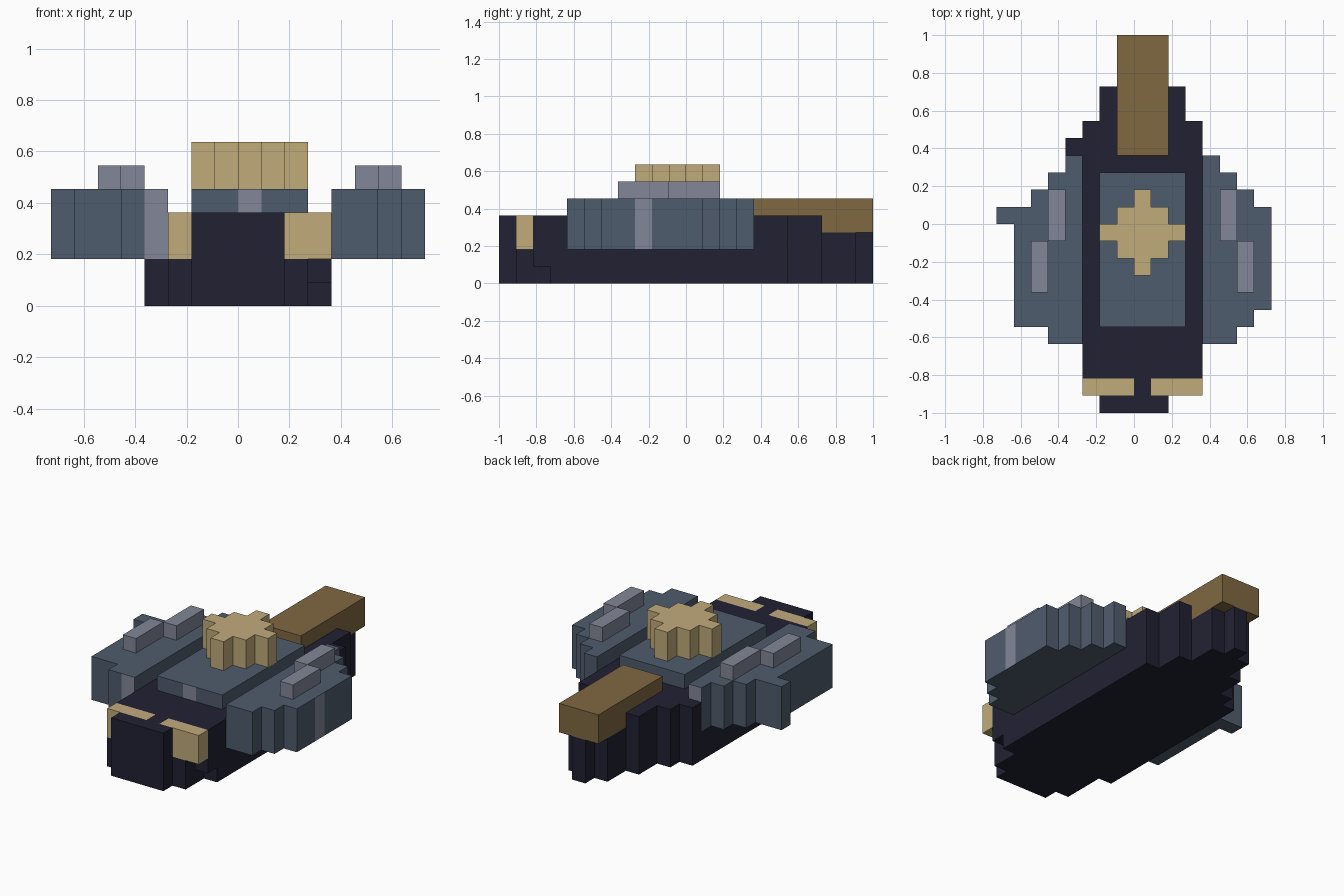
import bpy, bmesh, math
from mathutils import Vector

if "Cube" in bpy.data.objects:
    bpy.data.objects.remove(bpy.data.objects["Cube"])

U = 1 / 11  # size of one block


def material(name, r, g, b):
    m = bpy.data.materials.new(name)
    m.diffuse_color = (*[((c / 255 + 0.055) / 1.055) ** 2.4 for c in (r, g, b)], 1)
    m.use_nodes = True
    m.node_tree.nodes["Principled BSDF"].inputs["Base Color"].default_value = m.diffuse_color
    return m


NAVY = material("dark navy", 33, 33, 51)
SLATE = material("slate blue", 79, 92, 109)
PALE = material("pale grey", 130, 135, 152)
GOLD = material("pale gold", 193, 171, 123)
BROWN = material("bronze brown", 128, 104, 66)


def box(x0, x1, y0, y1, z0, z1):
    """Set of block cells filling a box."""
    return {(x, y, z) for x in range(x0, x1) for y in range(y0, y1) for z in range(z0, z1)}


def pod(side, steps, front):
    """Side pod: each column further out is shorter; front gives its front end."""
    cells = set()
    for i in range(steps):
        x = 4 + i if side > 0 else -4 - i
        cells |= box(x, x + 1, front(i), max(4 - i, 1), 2, 5)
    return cells


def ridges(x, side):
    """Two offset bars on top of a pod."""
    return box(x, x + 1, -1, 2, 5, 6) | box(x + side, x + side + 1, -4, -1, 5, 6)


# hull: nested steps narrowing to the back, with a low tail
hull = set()
for i, back in enumerate((6, 8, 10, 11)):
    hull |= box(i - 3, 4 - i, -9, back, 0, 4 if i < 2 else 3)
hull -= {(3, -9, 0)}                                    # notch in the right flank
hull |= box(-2, 2, -11, -10, 0, 4)                      # nose
hull |= box(-3, 3, -10, -9, 0, 2) | box(0, 1, -10, -9, 2, 4)
hull |= box(-4, -3, -7, 5, 0, 2) | box(-4, -3, 4, 5, 2, 4)  # left flank

parts = {
    "hull": (NAVY, hull),
    "front_plates": (GOLD, box(-3, 0, -10, -9, 2, 4) | box(1, 4, -10, -9, 2, 4)),
    "deck_plate": (SLATE, box(-2, 3, -6, 3, 4, 5)),
    # stepped diamond
    "star_cap": (GOLD, {c for c in box(-2, 3, -3, 2, 5, 7) if abs(c[0]) + abs(c[1] + 1) <= 2}),
    "rear_beam": (BROWN, box(-1, 2, 4, 11, 3, 5) - hull),
    "right_pod": (SLATE, pod(1, 4, lambda i: max(-7, i - 8))),
    "left_pod": (SLATE, pod(-1, 5, lambda i: 0 if i == 4 else -7 + i // 2)),
    "right_pod_ridges": (PALE, ridges(5, 1)),
    "left_pod_ridges": (PALE, ridges(-5, -1)),
}


def is_stripe(name, cell, d):
    """Upright pale stripes on the slate side faces."""
    x, y, _ = cell
    if name == "right_pod":
        return d.x > 0 and x == 7 and y == -3
    if name == "left_pod":
        return d.y != 0 and x == -4
    return name == "deck_plate" and d.y < 0 and x == 0


occupied = set().union(*(cells for _, cells in parts.values()))
DIRS = [Vector([s * (k == axis) for k in range(3)]) for axis in range(3) for s in (1, -1)]

for name, (mat, cells) in parts.items():
    bm = bmesh.new()
    for cell in sorted(cells):
        centre = Vector(cell) + Vector((0.5, 0.5, 0.5))
        for d in DIRS:
            # only outside faces are made
            if tuple(round(v) for v in Vector(cell) + d) in occupied:
                continue
            s = Vector((d.y, d.z, d.x))
            t = d.cross(s)
            corners = [centre + (d + s * i + t * j) / 2
                       for i, j in ((-1, -1), (1, -1), (1, 1), (-1, 1))]
            face = bm.faces.new([bm.verts.new(c * U) for c in corners])
            face.material_index = int(is_stripe(name, cell, d))
    bmesh.ops.remove_doubles(bm, verts=bm.verts, dist=0.001)
    # merge the blocks into large flat faces, keeping colour borders
    bmesh.ops.dissolve_limit(bm, angle_limit=math.radians(1), verts=bm.verts,
                             edges=bm.edges, delimit={'MATERIAL'})
    mesh = bpy.data.meshes.new(name)
    bm.to_mesh(mesh)
    bm.free()
    mesh.materials.append(mat)
    if mat == SLATE:
        mesh.materials.append(PALE)
    bpy.context.collection.objects.link(bpy.data.objects.new(name, mesh))
